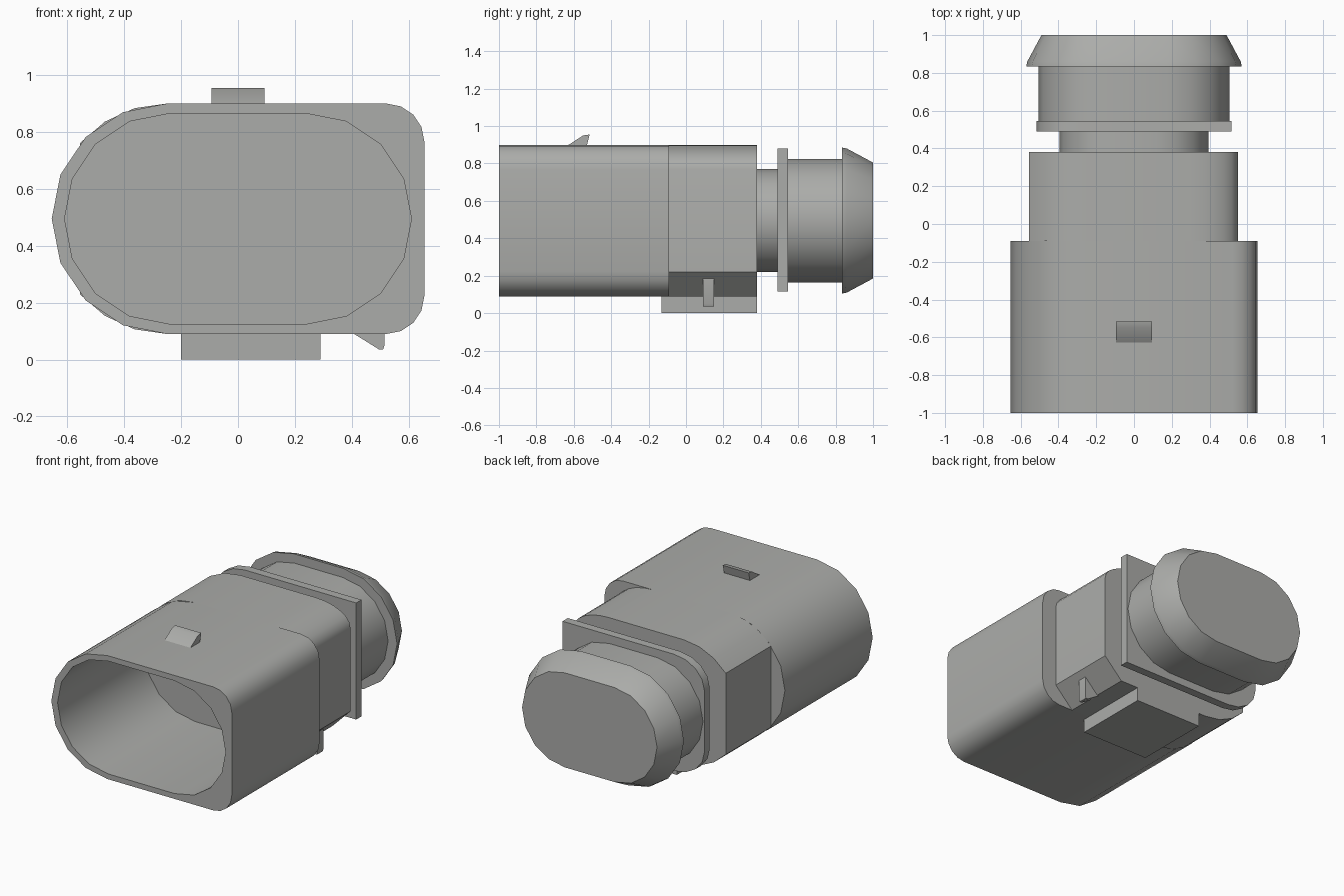
import bpy, bmesh, math

cube = bpy.data.objects.get("Cube")
if cube:
    bpy.data.objects.remove(cube, do_unlink=True)

# One plain grey plastic
GREY = (0.41, 0.415, 0.40, 1.0)
grey = bpy.data.materials.new("grey_plastic")
grey.use_nodes = True
grey.diffuse_color = GREY
grey.node_tree.nodes["Principled BSDF"].inputs["Base Color"].default_value = GREY

MID = 0.495  # height of the long axis


def arc(cx, cz, rx, rz, a0, a1, n=4):
    """Points on an elliptical arc, angles in degrees."""
    steps = [math.radians(a0 + (a1 - a0) * i / n) for i in range(n + 1)]
    return [(cx + rx * math.cos(a), cz + rz * math.sin(a)) for a in steps]


def stadium(flat, r):
    """Slot shape: two half circles joined by straight runs."""
    return arc(flat, MID, r, r, -90, 90, 8) + arc(-flat, MID, r, r, 90, 270, 8)


def finish(name, bm):
    bmesh.ops.recalc_face_normals(bm, faces=bm.faces)
    mesh = bpy.data.meshes.new(name)
    bm.to_mesh(mesh)
    bm.free()
    mesh.materials.append(grey)
    obj = bpy.data.objects.new(name, mesh)
    bpy.context.collection.objects.link(obj)
    bpy.ops.object.select_all(action='DESELECT')
    obj.select_set(True)
    bpy.context.view_layer.objects.active = obj
    bpy.ops.object.shade_smooth_by_angle(angle=math.radians(30))
    return obj


def add_walls(bm, rings):
    """Skin matching outlines given as (y, points); return the vertex loops."""
    loops = [[bm.verts.new((x, y, z)) for x, z in pts] for y, pts in rings]
    for a, b in zip(loops, loops[1:]):
        for i in range(len(a)):
            j = (i + 1) % len(a)
            bm.faces.new((a[i], a[j], b[j], b[i]))
    return loops


def loft(name, rings):
    bm = bmesh.new()
    loops = add_walls(bm, rings)
    bm.faces.new(loops[0])
    bm.faces.new(loops[-1])
    return finish(name, bm)


def prism(name, pts, y0, y1):
    return loft(name, [(y0, pts), (y1, pts)])


# Hollow front shell: half round on one side, small rounded corners on the other
R, C = 0.405, 0.133
shell = (arc(0.655 - C, MID - R + C, C, C, -90, 0)
         + arc(0.655 - C, MID + R - C, C, C, 0, 90)
         + arc(-0.25, MID, R, R, 90, 270, 8))
bm = bmesh.new()
outer = add_walls(bm, [(-1.0, shell), (-0.09, shell)])
inner = add_walls(bm, [(-1.0, stadium(0.24, 0.37)), (-0.10, stadium(0.24, 0.37))])
bm.faces.new(outer[1])
bm.faces.new(inner[1])
rim = [bm.edges.get((lp[i - 1], lp[i])) for lp in (outer[0], inner[0]) for i in range(len(lp))]
bmesh.ops.triangle_fill(bm, edges=rim, use_beauty=True, normal=(0, -1, 0))
finish("front_shell", bm)

# Rear body: same round side cut flat, sloped lower corner
CUT = math.degrees(math.acos(0.305 / R))
body = ([(0.42, 0.09), (0.55, 0.22)]
        + arc(0.30, 0.77, 0.25, 0.13, 0, 90, 6)
        + arc(-0.25, MID, R, R, 90, 180 - CUT, 3)
        + arc(-0.25, MID, R, R, 180 + CUT, 270, 3))
prism("rear_body", body, -0.09, 0.38)

# Neck and flange
prism("neck", stadium(0.12, 0.275), 0.38, 0.49)
flange = ([(0.515, 0.115), (0.515, 0.88)]
          + arc(-0.295, 0.70, 0.22, 0.18, 90, 180)
          + arc(-0.295, 0.295, 0.22, 0.18, 180, 270))
prism("flange", flange, 0.49, 0.545)

# Barrel and tapered end cap
prism("barrel", stadium(0.175, 0.33), 0.545, 0.84)
loft("end_cap", [(0.835, stadium(0.18, 0.39)),
                 (0.86, stadium(0.18, 0.385)),
                 (1.0, stadium(0.18, 0.31))])

# Block under the body
prism("bottom_block", [(-0.2, 0.0), (0.29, 0.0), (0.29, 0.095), (-0.2, 0.095)], -0.13, 0.38)

# Small hook on the sloped corner
prism("side_hook", [(0.405, 0.092), (0.495, 0.036), (0.51, 0.036),
                    (0.515, 0.05), (0.515, 0.185)], 0.09, 0.15)

# Ramped latch on top of the shell
bm = bmesh.new()
ramp = [(-0.635, 0.895), (-0.55, 0.95), (-0.515, 0.955), (-0.53, 0.895)]
sides = [[bm.verts.new((x, y, z)) for y, z in ramp] for x in (-0.094, 0.094)]
for s in sides:
    bm.faces.new(s)
for i in range(4):
    bm.faces.new((sides[0][i - 1], sides[0][i], sides[1][i], sides[1][i - 1]))
finish("top_latch", bm)
